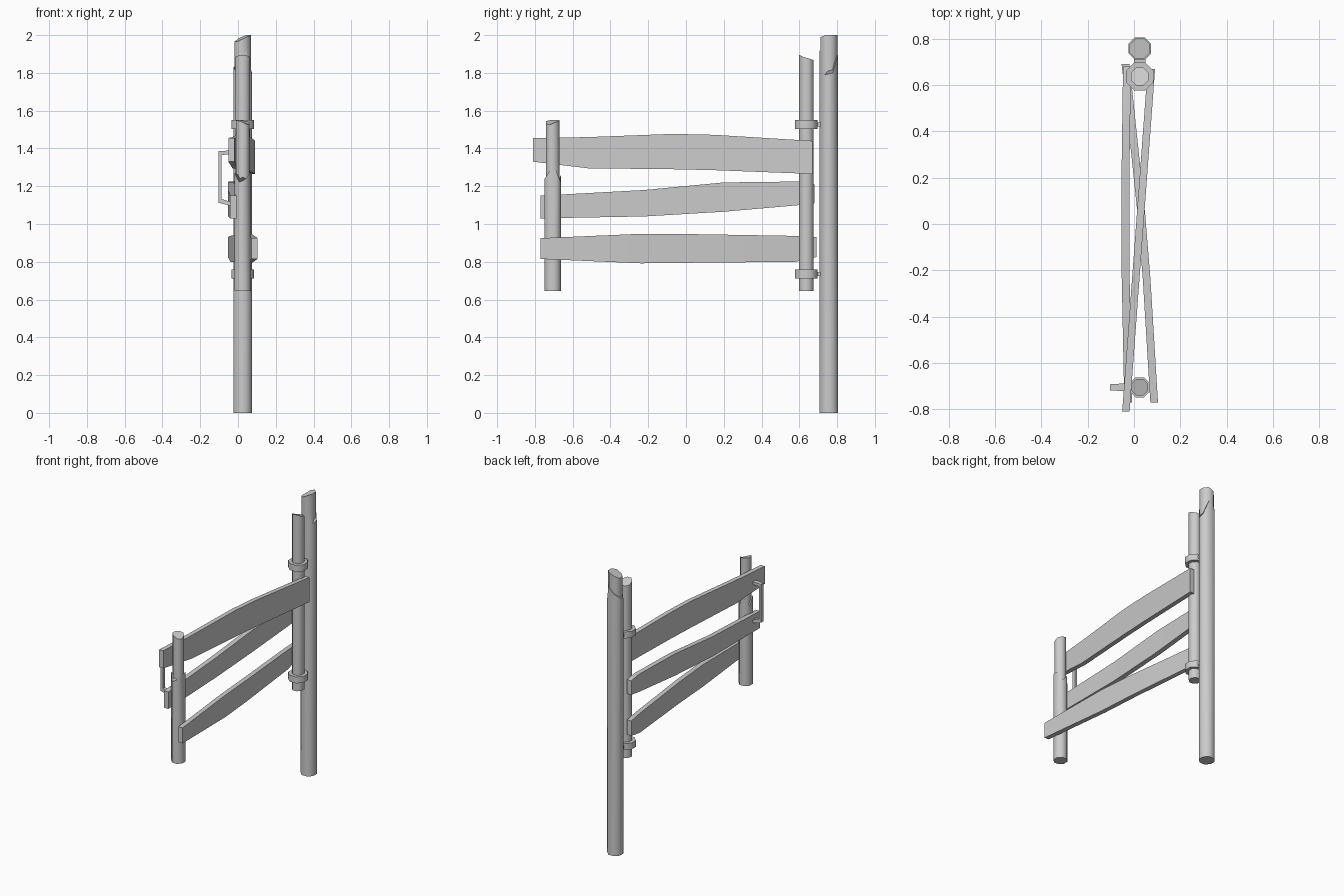
import bpy, bmesh, math
from mathutils import Vector

cube = bpy.data.objects.get("Cube")
if cube:
    bpy.data.objects.remove(cube, do_unlink=True)

grey = bpy.data.materials.new("weathered_grey")
grey.use_nodes = True
COLOUR = (0.6, 0.6, 0.6, 1)
grey.diffuse_color = COLOUR
grey.node_tree.nodes["Principled BSDF"].inputs["Base Color"].default_value = COLOUR

POST_X = 0.025


def finish(name, bm):
    """Turn a bmesh into a shaded, coloured object."""
    bmesh.ops.recalc_face_normals(bm, faces=bm.faces)
    mesh = bpy.data.meshes.new(name)
    bm.to_mesh(mesh)
    bm.free()
    mesh.materials.append(grey)
    obj = bpy.data.objects.new(name, mesh)
    bpy.context.collection.objects.link(obj)
    bpy.ops.object.select_all(action='DESELECT')
    obj.select_set(True)
    bpy.context.view_layer.objects.active = obj
    bpy.ops.object.shade_smooth_by_angle(angle=math.radians(50))
    return obj


def loft(name, rings):
    """Skin a list of equal vertex rings and cap both ends."""
    bm = bmesh.new()
    rows = [[bm.verts.new(p) for p in ring] for ring in rings]
    n = len(rows[0])
    for low, high in zip(rows, rows[1:]):
        for i in range(n):
            j = (i + 1) % n
            bm.faces.new((low[i], low[j], high[j], high[i]))
    bm.faces.new(rows[0])
    bm.faces.new(rows[-1])
    return finish(name, bm)


def octagon(y, apothem, heights):
    """Eight points around a post axis, starting just past +x."""
    r = apothem / math.cos(math.pi / 8)
    angles = [(i + 0.5) * math.pi / 4 for i in range(8)]
    return [Vector((POST_X + r * math.cos(a), y + r * math.sin(a), h))
            for a, h in zip(angles, heights)]


def post(name, y, apothem, bottom, tops):
    return loft(name, [octagon(y, apothem, [bottom] * 8),
                       octagon(y, apothem, tops)])


def board(name, stations, x_front, x_back, thick, bow=0):
    """Plank through (y, low, high) stations, slanting across in x."""
    y0, y1 = stations[0][0], stations[-1][0]
    rings = []
    for y, low, high in stations:
        t = (y - y0) / (y1 - y0)
        x = x_front + (x_back - x_front) * t + bow * math.sin(math.pi * t)
        a, b = x - thick / 2, x + thick / 2
        rings.append([(a, y, low), (b, y, low), (b, y, high), (a, y, high)])
    return loft(name, rings)


def box(name, centre, size):
    bm = bmesh.new()
    bmesh.ops.create_cube(bm, size=1)
    for v in bm.verts:
        v.co = Vector(centre) + Vector([c * s for c, s in zip(v.co, size)])
    return finish(name, bm)


# Tall ground post: splintered outer bark round a broken core
post("tall_post_bark", 0.757, 0.049, 0,
     [1.80, 1.90, 1.86, 1.83, 1.81, 1.84, 1.92, 1.79])
post("tall_post_core", 0.757, 0.044, 1.70,
     [2.0, 2.0, 1.985, 1.965, 1.965, 1.97, 1.99, 2.0])

# Hinge post
post("hinge_post", 0.637, 0.038, 0.645,
     [1.875, 1.868, 1.865, 1.87, 1.885, 1.895, 1.895, 1.885])

# Latch post: splintered bark round a thinner core
post("latch_post_bark", -0.705, 0.043, 0.645,
     [1.28, 1.22, 1.26, 1.21, 1.27, 1.22, 1.24, 1.28])
post("latch_post_core", -0.705, 0.036, 1.15,
     [1.54, 1.545, 1.55, 1.55, 1.55, 1.545, 1.53, 1.525])

# Hinge collars and the pins tying them to the tall post
for label, z in (("lower", 0.735), ("upper", 1.527)):
    post(label + "_hinge_collar", 0.637, 0.06, z - 0.023, [z + 0.023] * 8)
    box(label + "_hinge_pin", (POST_X, 0.705, z), (0.05, 0.04, 0.022))

# Three warped boards
board("top_board",
      [(-0.81, 1.33, 1.455), (-0.52, 1.295, 1.46), (-0.07, 1.29, 1.477),
       (0.15, 1.285, 1.472), (0.67, 1.265, 1.44)], -0.035, 0.075, 0.032)
board("middle_board",
      [(-0.77, 1.03, 1.15), (-0.22, 1.04, 1.18), (0.2, 1.065, 1.22),
       (0.6, 1.10, 1.225), (0.68, 1.11, 1.21)], -0.025, -0.03, 0.034, -0.01)
board("bottom_board",
      [(-0.77, 0.815, 0.925), (-0.24, 0.792, 0.948), (0.05, 0.795, 0.946),
       (0.58, 0.80, 0.937), (0.69, 0.825, 0.93)], 0.087, -0.037, 0.033, 0.014)

# Bent pull handle between the top and middle boards
path = [((-0.035, 1.39), (-0.035, 1.37)), ((-0.104, 1.385), (-0.087, 1.365)),
        ((-0.104, 1.113), (-0.087, 1.133)), ((-0.035, 1.095), (-0.035, 1.115))]
widths = (0.017, 0.013, 0.013, 0.017)
loft("pull_handle",
     [[(o[0], -0.705 - w, o[1]), (o[0], -0.705 + w, o[1]),
       (i[0], -0.705 + w, i[1]), (i[0], -0.705 - w, i[1])]
      for (o, i), w in zip(path, widths)])
